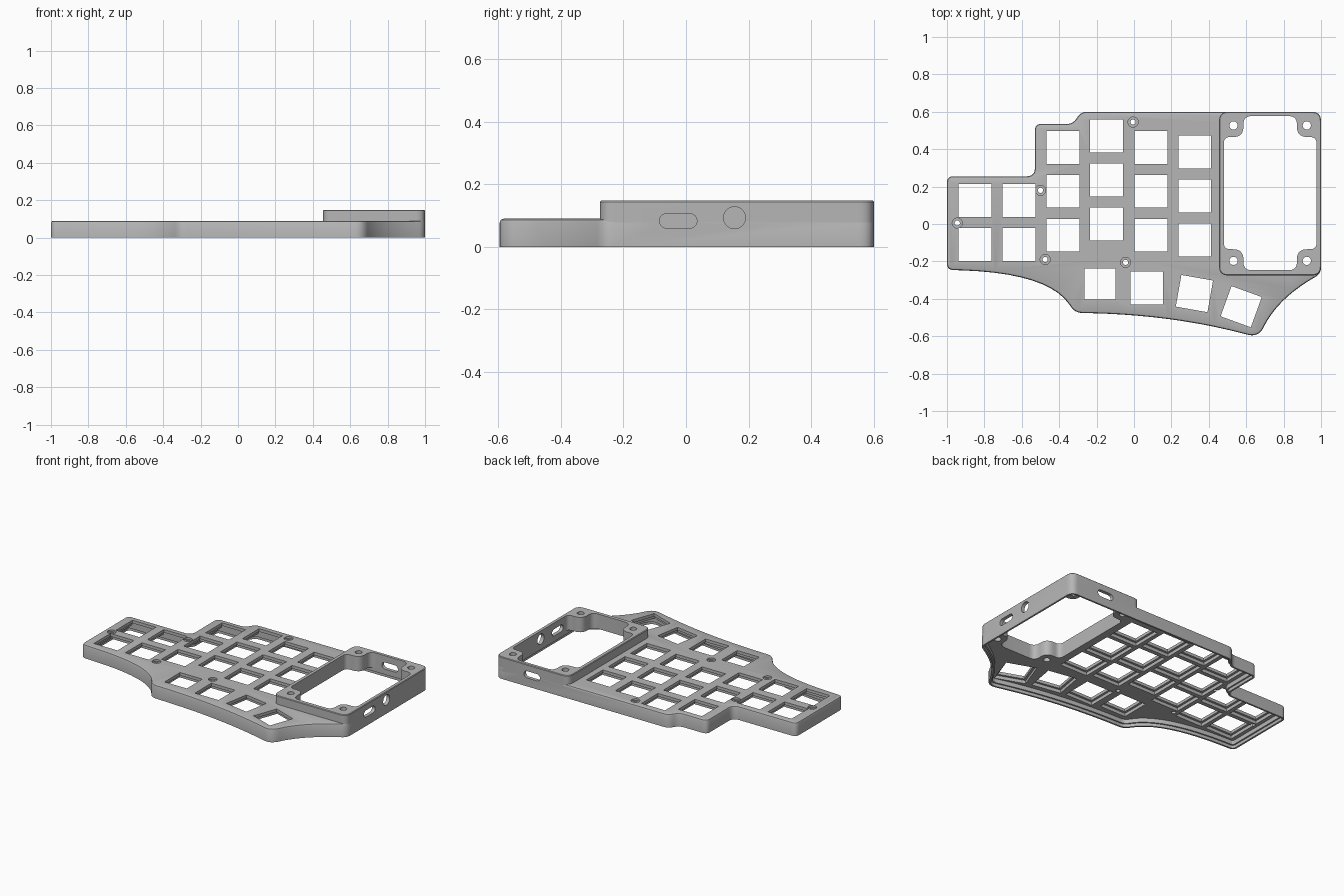
import bpy, bmesh, math
from mathutils import Vector, Matrix

cube = bpy.data.objects.get("Cube")
if cube:
    bpy.data.objects.remove(cube, do_unlink=True)

grey = bpy.data.materials.new("plain grey")
grey.use_nodes = True
grey.diffuse_color = (0.47, 0.47, 0.47, 1)
grey.node_tree.nodes["Principled BSDF"].inputs["Base Color"].default_value = grey.diffuse_color


def soften(corners, steps=10):
    """Round each corner (x, y, reach before, reach after) of a closed path."""
    path = []
    for i, (x, y, before, *rest) in enumerate(corners):
        after = rest[0] if rest else before
        p = Vector((x, y))
        a = p + (Vector(corners[i - 1][:2]) - p).normalized() * before
        b = p + (Vector(corners[(i + 1) % len(corners)][:2]) - p).normalized() * after
        for k in range(steps + 1):
            t = k / steps
            path.append(a * (1 - t) ** 2 + p * 2 * t * (1 - t) + b * t * t)
    return path


def inset(path, d):
    """Move a counter-clockwise path inwards by d."""
    out = []
    for i, p in enumerate(path):
        e1 = (p - path[i - 1]).normalized()
        e2 = (path[(i + 1) % len(path)] - p).normalized()
        n1, n2 = Vector((-e1.y, e1.x)), Vector((-e2.y, e2.x))
        out.append(p + (n1 + n2) * d / (1 + n1.dot(n2)))
    return out


def circle(x, y, r, n=32):
    return [Vector((x + r * math.cos(a), y + r * math.sin(a)))
            for a in (math.tau * i / n for i in range(n))]


def slot(length, height, n=12):
    """Stadium path centred on the origin."""
    r, half = height / 2, length / 2 - height / 2
    return [Vector((side * half + r * math.cos(a), r * math.sin(a)))
            for side, start in ((1, -math.pi / 2), (-1, math.pi / 2))
            for a in (start + math.pi * i / n for i in range(n + 1))]


def stack(bm, path, levels, matrix=Matrix()):
    """Solid through (inset, height) levels of one path."""
    rings = []
    for d, z in levels:
        ring = inset(path, d) if d else path
        rings.append([bm.verts.new(matrix @ Vector((p.x, p.y, z))) for p in ring])
    n = len(path)
    for low, high in zip(rings, rings[1:]):
        for i in range(n):
            j = (i + 1) % n
            bm.faces.new((low[i], low[j], high[j], high[i]))
    bm.faces.new(rings[0][::-1])
    bm.faces.new(rings[-1])


def solid(name, pieces):
    bm = bmesh.new()
    for piece in pieces:
        stack(bm, *piece)
    mesh = bpy.data.meshes.new(name)
    bm.to_mesh(mesh)
    bm.free()
    mesh.materials.append(grey)
    obj = bpy.data.objects.new(name, mesh)
    bpy.context.collection.objects.link(obj)
    return obj


def cut(obj, cutters):
    bpy.context.view_layer.objects.active = obj
    for cutter in cutters:
        mod = obj.modifiers.new(cutter.name, "BOOLEAN")
        mod.operation, mod.solver, mod.object = "DIFFERENCE", "EXACT", cutter
        bpy.ops.object.modifier_apply(modifier=mod.name)


TOP, RAISED, PLATE, CLIP = 0.09, 0.148, 0.048, 0.07

# Case outline, counter-clockwise from the front left
outline = soften([
    (-1, -0.245, 0.035), (-0.46, -0.265, 0.45, 0.2), (-0.315, -0.475, 0.04),
    (0.2, -0.485, 0.45, 0.4), (0.665, -0.607, 0.06), (0.77, -0.4, 0.165, 0.22),
    (1, -0.265, 0.035), (1, 0.6, 0.05), (-0.285, 0.6, 0.035),
    (-0.325, 0.535, 0.035), (-0.53, 0.535, 0.035), (-0.53, 0.255, 0.045),
    (-1, 0.255, 0.035)])
case = solid("case_body", [(outline, [(0, 0), (0, TOP - 0.012), (0.0035, TOP - 0.0035),
                                      (0.012, TOP)])])

# Raised frame around the display window
frame_path = soften([(0.455, -0.275, 0.05), (1, -0.275, 0.05), (1, 0.6, 0.05), (0.455, 0.6, 0.05)])
frame = solid("window_frame", [(frame_path, [(0, PLATE + 0.003), (0, RAISED - 0.004),
                                             (0.004, RAISED)])])

# Hollow underside with a stepped rim
cavity = solid("cavity_cutter", [(outline, [(0.012, -0.02), (0.012, 0.02),
                                            (0.022, 0.02), (0.022, PLATE)])])

# Window opening that leaves a screw post in each corner
cx, cy = 0.728, 0.165
corners = []
for sx, sy in ((1, 1), (-1, 1), (-1, -1), (1, -1)):
    trio = [(cx + sx * 0.248, cy + sy * 0.3, 0.035), (cx + sx * 0.143, cy + sy * 0.3, 0.055),
            (cx + sx * 0.143, cy + sy * 0.412, 0.045)]
    corners += trio if sx == sy else trio[::-1]
window = solid("window_cutter", [(soften(corners), [(0, 0.03), (0, 0.3)])])
post_holes = solid("post_hole_cutter", [
    (circle(cx + sx * 0.196, cy + sy * 0.362, 0.022), [(0, 0.03), (0, 0.3)])
    for sx in (-1, 1) for sy in (-1, 1)])

# Key openings: columns of (x, top y, count), then the thumb row
keys = []
for x, y, count in ((-0.85, 0.126, 2), (-0.615, 0.126, 2), (-0.38, 0.41, 3),
                    (-0.146, 0.47, 3), (0.09, 0.41, 3), (0.325, 0.385, 3)):
    keys += [(x, y - 0.235 * i, 0, 0.176) for i in range(count)]
keys += [(-0.182, -0.322, 0, 0.166), (0.068, -0.343, 0, 0.176),
         (0.323, -0.372, -10, 0.172), (0.573, -0.442, -20, 0.172)]
key_cutter = solid("key_cutter", [
    ([Vector((sx, sy)) * size / 2 for sx, sy in ((-1, -1), (1, -1), (1, 1), (-1, 1))],
     [(-0.015, 0.03), (-0.015, CLIP), (0, CLIP), (0, 0.3)],
     Matrix.Translation((x, y, 0)) @ Matrix.Rotation(math.radians(turn), 4, "Z"))
    for x, y, turn, size in keys])

# Counterbored screw holes
screws = solid("screw_cutter", [
    (circle(x, y, 0.027), [(0.013, 0.03), (0.013, TOP - 0.012), (0, TOP - 0.012), (0, 0.3)])
    for x, y in ((-0.005, 0.545), (-0.5, 0.18), (-0.945, 0.005), (-0.475, -0.19),
                 (-0.045, -0.205))])

# Ports: slot and round hole in the side wall, slot in the back wall
side = Matrix(((0, 0, 1, 0), (1, 0, 0, 0), (0, 1, 0, 0), (0, 0, 0, 1)))
back = Matrix(((-1, 0, 0, 0), (0, 0, 1, 0), (0, 1, 0, 0), (0, 0, 0, 1)))
ports = solid("port_cutter", [
    (slot(0.12, 0.046), [(0, -0.07), (0, 0.1)], Matrix.Translation((1, -0.025, 0.083)) @ side),
    (circle(0, 0, 0.035), [(0, -0.07), (0, 0.1)], Matrix.Translation((1, 0.155, 0.093)) @ side),
    (slot(0.12, 0.046), [(0, -0.07), (0, 0.1)], Matrix.Translation((0.73, 0.6, 0.08)) @ back)])

cutters = [cavity, window, post_holes, key_cutter, screws, ports]
cut(case, cutters)
cut(frame, [window, post_holes, ports])
for cutter in cutters:
    bpy.data.objects.remove(cutter, do_unlink=True)

for obj in (case, frame):
    bpy.ops.object.select_all(action="DESELECT")
    obj.select_set(True)
    bpy.context.view_layer.objects.active = obj
    bpy.ops.object.shade_smooth_by_angle(angle=math.radians(30))
